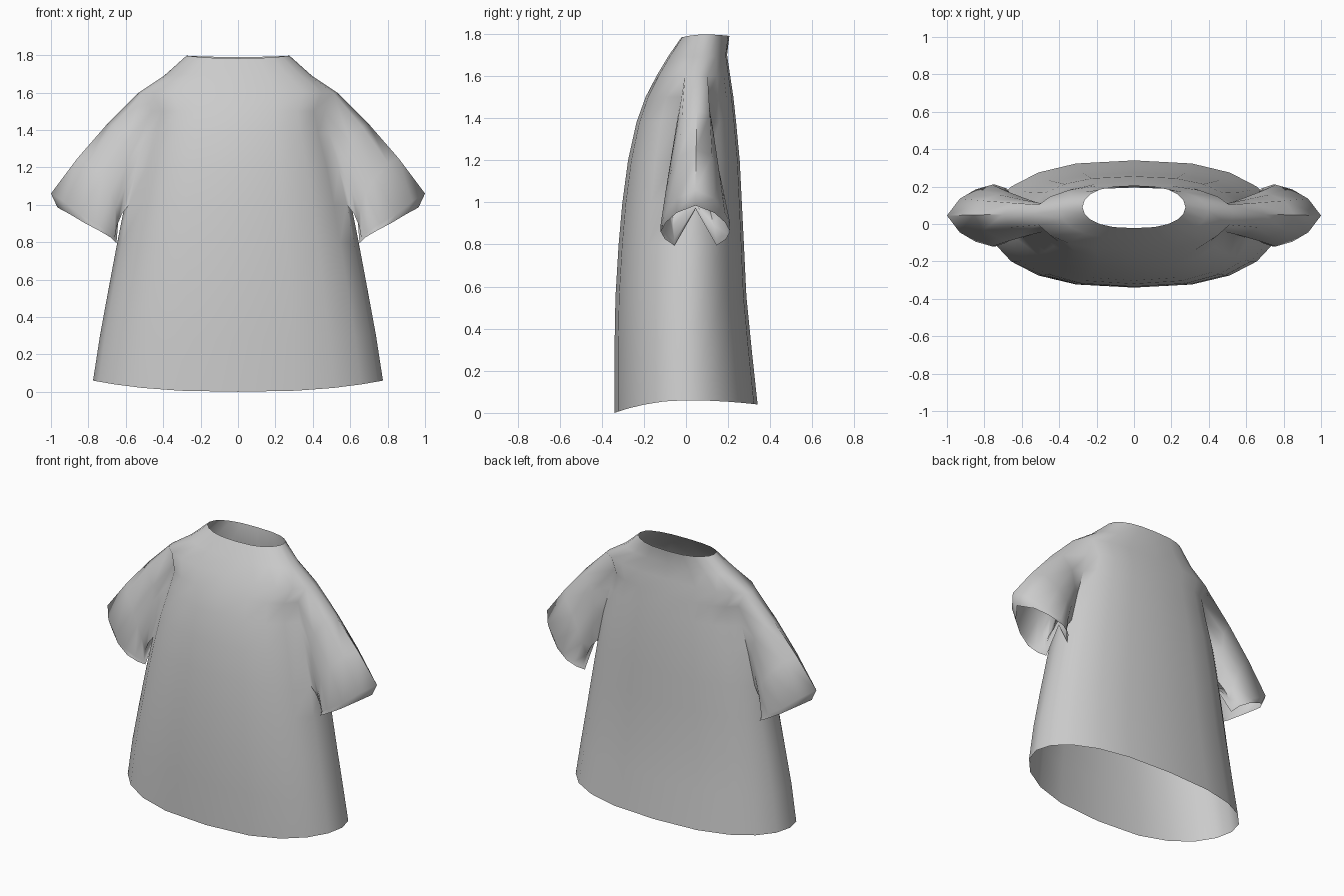
import bpy, bmesh, math
from mathutils import Vector

if "Cube" in bpy.data.objects:
    bpy.data.objects.remove(bpy.data.objects["Cube"])

N = 20  # columns round the body, column 5 = +x side, 15 = -x side

# body rings: z front, z side, z back, half width, front y, side y, back y
RINGS = [
    (0.00, 0.06, 0.04, 0.775, -0.34, 0.00, 0.34),
    (0.28, 0.30, 0.30, 0.738, -0.34, 0.00, 0.312),
    (0.55, 0.55, 0.55, 0.692, -0.335, 0.01, 0.287),
    (0.80, 0.80, 0.80, 0.645, -0.32, 0.02, 0.275),
    (1.00, 1.00, 1.00, 0.605, -0.302, 0.03, 0.265),
    (1.20, 1.20, 1.20, 0.560, -0.275, 0.04, 0.255),
    (1.38, 1.38, 1.38, 0.507, -0.235, 0.045, 0.238),
    (1.50, 1.50, 1.50, 0.480, -0.192, 0.05, 0.225),
    (1.60, 1.60, 1.60, 0.530, -0.14, 0.055, 0.21),
    (1.70, 1.69, 1.70, 0.395, -0.08, 0.07, 0.195),
    (1.783, 1.797, 1.79, 0.275, -0.022, 0.09, 0.206),
]
LOW, HIGH = 4, 8  # rings bounding the armholes

bm = bmesh.new()


def ring(zf, zs, zb, hw, yf, ys, yb):
    out = []
    for i in range(N):
        a = 2 * math.pi * i / N
        s, c = math.sin(a), math.cos(a)
        x = math.copysign(hw * abs(s) ** 0.78, s)
        ye, ze = (yf, zf) if c > 0 else (yb, zb)
        out.append(bm.verts.new((x, ys + (ye - ys) * abs(c), zs + (ze - zs) * c * c)))
    return out


# Body, leaving an armhole two columns wide on each side
rows = [ring(*r) for r in RINGS]
for r in range(len(rows) - 1):
    for i in range(N):
        if LOW <= r < HIGH and i in (4, 5, 14, 15):
            continue
        j = (i + 1) % N
        bm.faces.new((rows[r][i], rows[r][j], rows[r + 1][j], rows[r + 1][i]))

# Sleeve hem, from top centre down the front to the underarm: x, y offset, z, tuck
YC = 0.045
HEM = [
    (0.965, 0.0, 0.985, 1.0),
    (0.90, 0.09, 0.95, 0.9),
    (0.825, 0.14, 0.905, 0.6),
    (0.74, 0.165, 0.86, 0.5),
    (0.68, 0.145, 0.825, 0.4),
    (0.65, 0.10, 0.795, 0.3),
    (0.635, 0.0, 0.97, 0.1),
]

# Sleeves, grown from each armhole edge
for side in (1, -1):
    def col(i):
        return i if side == 1 else (N - i) % N
    front = [rows[r][col(4)] for r in range(HIGH, LOW - 1, -1)]
    back = [rows[r][col(6)] for r in range(LOW, HIGH + 1)]
    loop = [rows[HIGH][col(5)]] + front + [rows[LOW][col(5)]] + back
    hem = [(h, -1) for h in HEM] + [(h, 1) for h in HEM[-2:0:-1]]
    rim = [Vector((side * x, YC + d * dy, z)) for (x, dy, z, w), d in hem]
    fold = [p + Vector((side * 0.035, 0, 0.075)) * h[3] for p, (h, d) in zip(rim, hem)]
    start = [v.co.copy() for v in loop]
    stages = []
    for t in (0.33, 0.67):
        stages.append([a.lerp(b, t) + Vector((side * 0.012, 0, 0.012)) for a, b in zip(start, fold)])
    stages += [fold, rim]
    prev = loop
    for pts in stages:
        cur = [bm.verts.new(p) for p in pts]
        n = len(cur)
        for k in range(n):
            m = (k + 1) % n
            bm.faces.new((prev[k], prev[m], cur[m], cur[k]))
        prev = cur

bmesh.ops.recalc_face_normals(bm, faces=bm.faces)
if sum((f.normal.dot(f.calc_center_median()) for f in bm.faces if f.calc_center_median().z < 0.8)) < 0:
    bmesh.ops.reverse_faces(bm, faces=bm.faces)

mesh = bpy.data.meshes.new("shirt")
bm.to_mesh(mesh)
bm.free()
shirt = bpy.data.objects.new("shirt", mesh)
bpy.context.collection.objects.link(shirt)
bpy.context.view_layer.objects.active = shirt
shirt.select_set(True)
bpy.ops.object.shade_smooth_by_angle(angle=math.radians(60))
